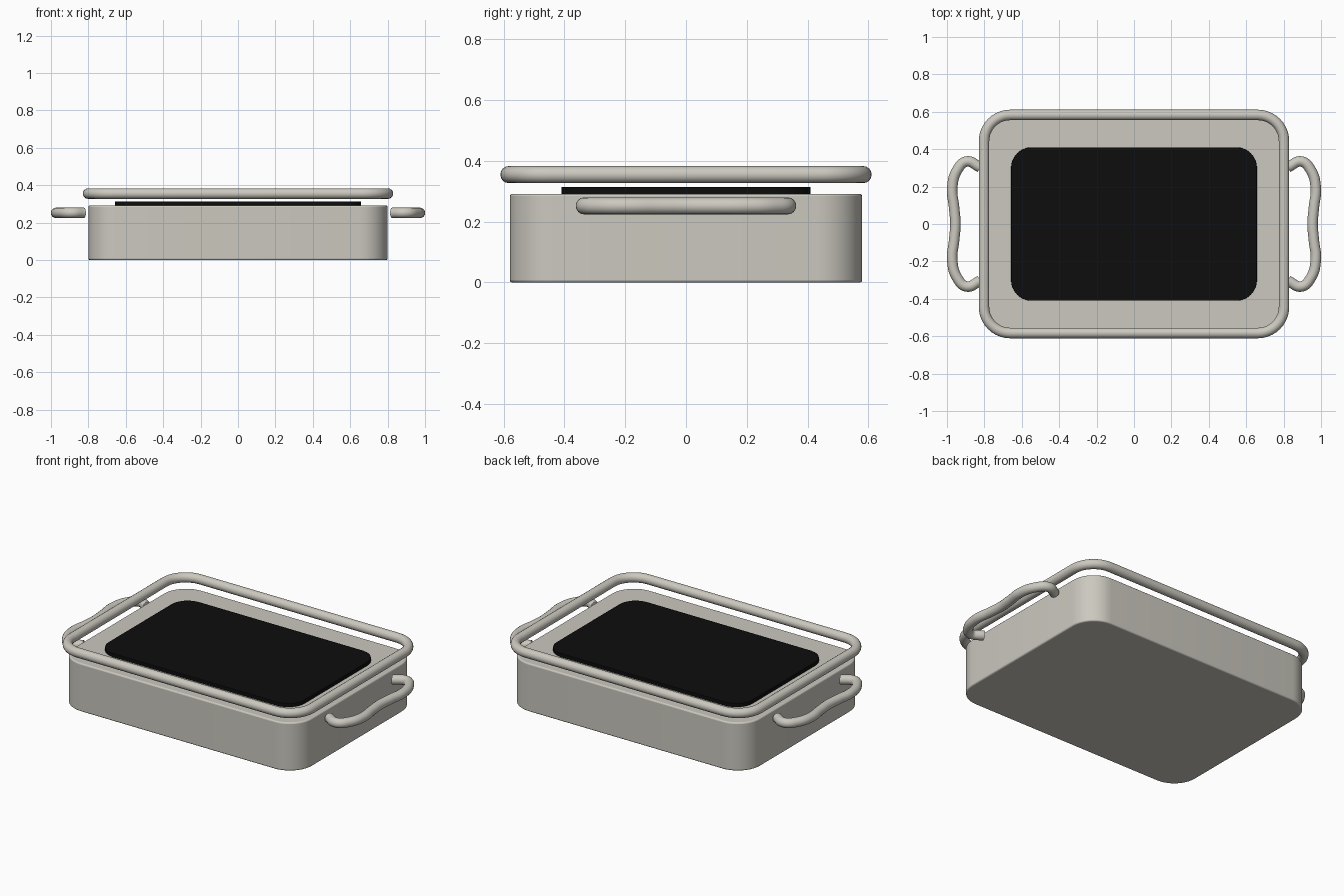
import bpy
import bmesh
from math import cos, sin, pi

if "Cube" in bpy.data.objects:
    bpy.data.objects.remove(bpy.data.objects["Cube"], do_unlink=True)


def material(name, colour):
    mat = bpy.data.materials.new(name)
    mat.use_nodes = True
    mat.diffuse_color = colour
    mat.node_tree.nodes["Principled BSDF"].inputs["Base Color"].default_value = colour
    return mat


enamel = material("warm grey", (0.60, 0.58, 0.52, 1))
black = material("black", (0.004, 0.004, 0.004, 1))


def rounded_rect(hx, hy, r, steps=10):
    """Outline of a rounded rectangle, counter-clockwise."""
    points = []
    for i, (sx, sy) in enumerate([(1, 1), (-1, 1), (-1, -1), (1, -1)]):
        for k in range(steps + 1):
            a = (i + k / steps) * pi / 2
            points.append((sx * (hx - r) + r * cos(a), sy * (hy - r) + r * sin(a)))
    return points


def finish(obj, mat):
    obj.data.materials.append(mat)
    bpy.ops.object.select_all(action="DESELECT")
    obj.select_set(True)
    bpy.context.view_layer.objects.active = obj
    if obj.type == "CURVE":
        bpy.ops.object.convert(target="MESH")
        obj = bpy.context.object
    bpy.ops.object.shade_smooth_by_angle(angle=pi / 5)
    return obj


def slab(name, hx, hy, r, z0, z1, bevel, mat):
    bm = bmesh.new()
    base = bm.faces.new([bm.verts.new((x, y, z0)) for x, y in rounded_rect(hx, hy, r)])
    top = bmesh.ops.extrude_face_region(bm, geom=[base])["geom"]
    bmesh.ops.translate(bm, vec=(0, 0, z1 - z0),
                        verts=[v for v in top if isinstance(v, bmesh.types.BMVert)])
    bmesh.ops.recalc_face_normals(bm, faces=bm.faces)
    mesh = bpy.data.meshes.new(name)
    bm.to_mesh(mesh)
    bm.free()
    obj = bpy.data.objects.new(name, mesh)
    bpy.context.collection.objects.link(obj)
    mod = obj.modifiers.new("soft edge", "BEVEL")
    mod.width, mod.segments, mod.angle_limit = bevel, 3, pi / 4
    return finish(obj, mat)


def tube(name, points, z, radius, mat, closed=False):
    curve = bpy.data.curves.new(name, "CURVE")
    curve.dimensions = "3D"
    curve.bevel_depth, curve.bevel_resolution = radius, 6
    curve.resolution_u = 10
    curve.use_fill_caps = not closed
    if closed:
        spline = curve.splines.new("POLY")
        spline.points.add(len(points) - 1)
        for p, (x, y) in zip(spline.points, points):
            p.co = (x, y, z, 1)
        spline.use_cyclic_u = True
    else:
        spline = curve.splines.new("BEZIER")
        spline.bezier_points.add(len(points) - 1)
        for p, (x, y) in zip(spline.bezier_points, points):
            p.co = (x, y, z)
            p.handle_left_type = p.handle_right_type = "AUTO"
    obj = bpy.data.objects.new(name, curve)
    bpy.context.collection.objects.link(obj)
    return finish(obj, mat)


# Dish body and the dark panel on top
slab("dish_body", 0.80, 0.58, 0.15, 0, 0.292, 0.008, enamel)
slab("dark_panel", 0.657, 0.41, 0.11, 0.29, 0.314, 0.002, black)

# Rim rail floating above the body
tube("rim_rail", rounded_rect(0.802, 0.583, 0.14), 0.355, 0.028, enamel, closed=True)

# Wavy side handles
half = [(0.824, 0.304), (0.895, 0.334), (0.947, 0.285), (0.972, 0.19), (0.962, 0.09)]
path = half + [(0.955, 0)] + [(x, -y) for x, y in reversed(half)]
for name, side in (("left_handle", 1), ("right_handle", -1)):
    tube(name, [(side * x, y) for x, y in path], 0.252, 0.028, enamel)
